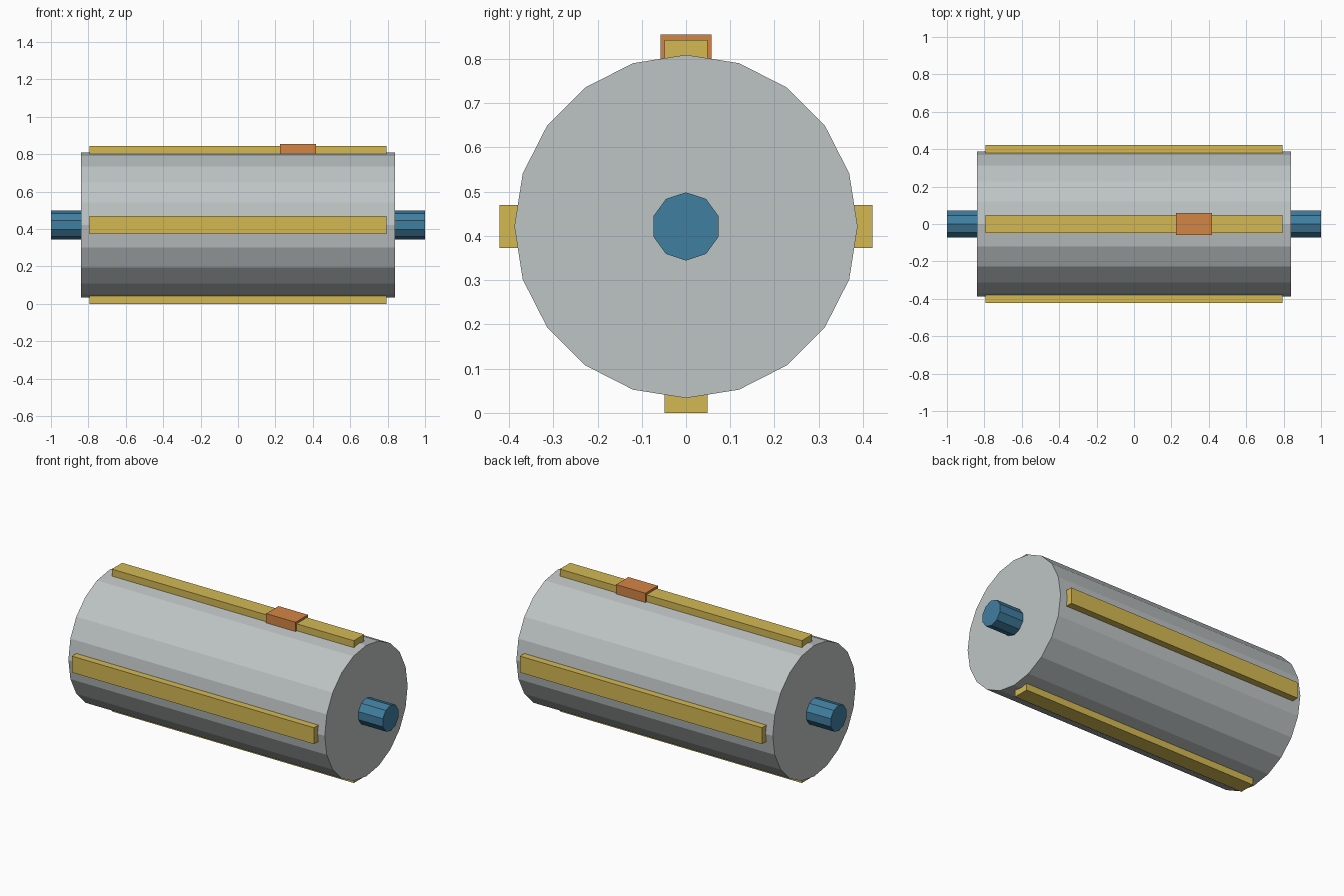
import bpy, bmesh, math
from mathutils import Matrix

if "Cube" in bpy.data.objects:
    bpy.data.objects.remove(bpy.data.objects["Cube"])

AXIS_Z = 0.4215  # height of the roller's axis


def material(name, rgb):
    m = bpy.data.materials.new(name)
    lin = [((c / 255 + 0.055) / 1.055) ** 2.4 for c in rgb]
    m.diffuse_color = (*lin, 1)
    m.use_nodes = True
    m.node_tree.nodes["Principled BSDF"].inputs["Base Color"].default_value = m.diffuse_color
    return m


GREY = material("light grey", (190, 196, 196))
BLUE = material("steel blue", (64, 126, 160))
YELLOW = material("brass yellow", (212, 185, 84))
ORANGE = material("copper orange", (212, 133, 68))


def add_object(name, bm, mat):
    bmesh.ops.recalc_face_normals(bm, faces=bm.faces)
    mesh = bpy.data.meshes.new(name)
    bm.to_mesh(mesh)
    bm.free()
    mesh.materials.append(mat)
    bpy.context.collection.objects.link(bpy.data.objects.new(name, mesh))


def rod(name, radius, half_len, sides, mat):
    """Flat-sided cylinder along x with one corner at the top."""
    bm = bmesh.new()
    rings = []
    for x in (-half_len, half_len):
        rings.append([bm.verts.new((x, radius * math.sin(a), AXIS_Z + radius * math.cos(a)))
                      for a in (2 * math.pi * i / sides for i in range(sides))])
    for i in range(sides):
        j = (i + 1) % sides
        bm.faces.new((rings[0][i], rings[0][j], rings[1][j], rings[1][i]))
    for ring in rings:
        bm.faces.new(ring)
    add_object(name, bm, mat)


def block(name, x0, x1, width, r0, r1, angle, mat):
    """Box sitting on the drum between two radii, turned about the axis."""
    place = (Matrix.Translation((0, 0, AXIS_Z)) @ Matrix.Rotation(angle, 4, 'X')
             @ Matrix.Translation(((x0 + x1) / 2, 0, (r0 + r1) / 2))
             @ Matrix.Diagonal((x1 - x0, width, r1 - r0, 1)))
    bm = bmesh.new()
    bmesh.ops.create_cube(bm, size=1, matrix=place)
    add_object(name, bm, mat)


# Drum and the shaft through it
rod("drum", 0.388, 0.84, 20, GREY)
rod("shaft", 0.077, 1.0, 10, BLUE)

# Four bars around the drum
for i, side in enumerate(("top", "front", "bottom", "back")):
    block(side + "_bar", -0.793, 0.793, 0.097, 0.357, 0.4215, i * math.pi / 2, YELLOW)

# Clip over the top bar
block("clip", 0.225, 0.418, 0.116, 0.365, 0.434, 0, ORANGE)
